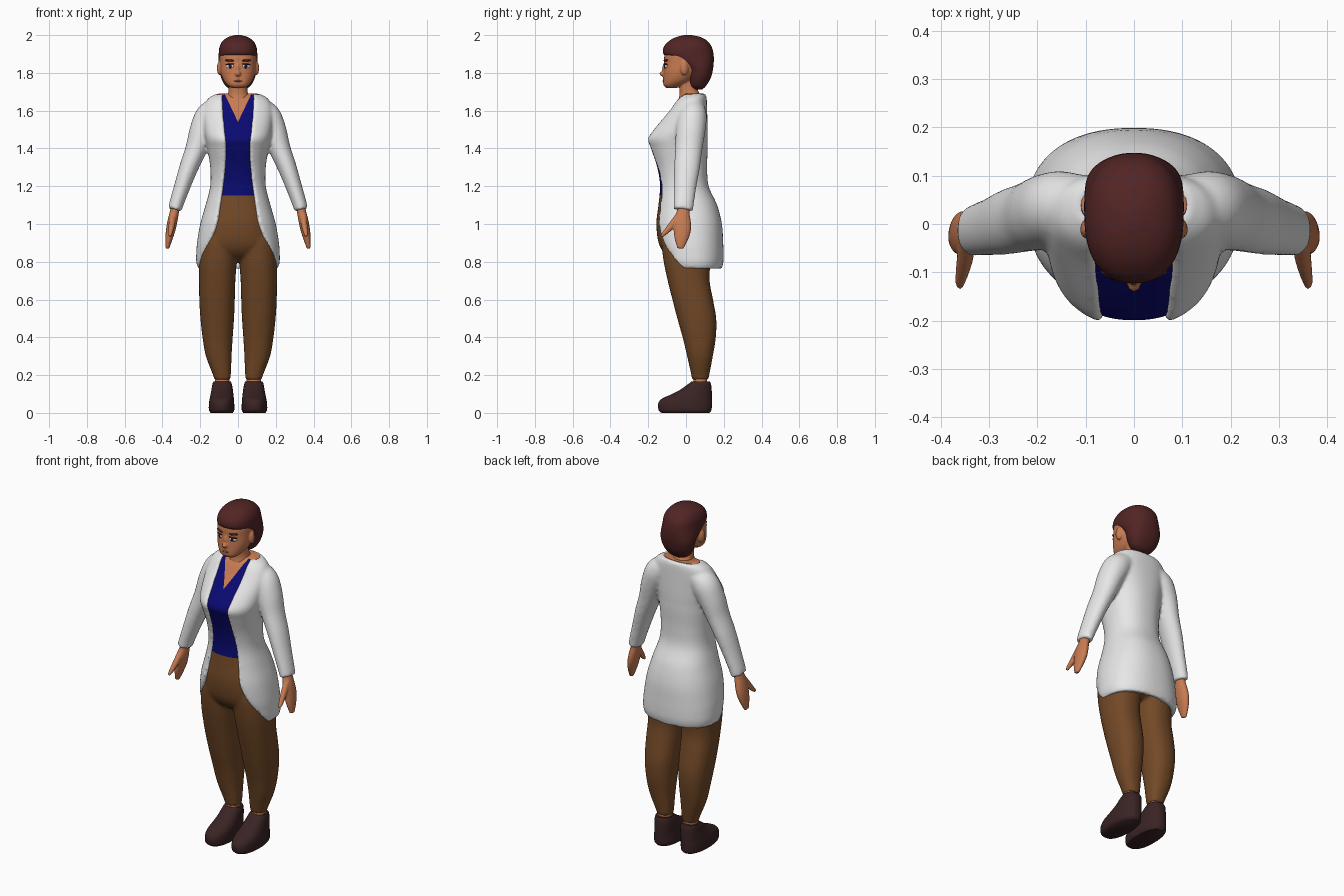
import bpy, bmesh
from math import sin, cos, pi, asin, copysign, radians
from mathutils import Vector, Matrix

if "Cube" in bpy.data.objects:
    bpy.data.objects.remove(bpy.data.objects["Cube"])


def material(name, r, g, b):
    m = bpy.data.materials.new(name)
    m.use_nodes = True
    m.diffuse_color = (r, g, b, 1)
    m.node_tree.nodes["Principled BSDF"].inputs["Base Color"].default_value = (r, g, b, 1)
    return m


SKIN = material("skin", .58, .2, .085)
HAIR = material("dark red hair", .085, .018, .018)
COAT = material("white cloth", .8, .8, .8)
SHIRT = material("navy shirt", .003, .003, .17)
PANTS = material("brown trousers", .17, .066, .02)
SHOE = material("dark leather", .042, .017, .018)
IRIS = material("dark iris", .01, .01, .07)
LIPS = material("lips", .4, .11, .06)


def smooth(rows, steps=5):
    """Catmull-Rom interpolation of parameter rows."""
    p = [rows[0]] + rows + [rows[-1]]
    out = []
    for i in range(1, len(p) - 2):
        for k in range(steps):
            t = k / steps
            out.append([b + .5 * t * (c - a + t * (2*a - 5*b + 4*c - d + t * (3*(b - c) + d - a)))
                        for a, b, c, d in zip(*p[i - 1:i + 3])])
    return out + [list(rows[-1])]


def power(v, e):
    return copysign(abs(v) ** e, v)


def oval(z, cx, rx, y0, y1, angles, n=2.3):
    cy, ry = (y0 + y1) / 2, (y1 - y0) / 2
    return [Vector((cx + rx * power(sin(a), 2 / n), cy - ry * power(cos(a), 2 / n), z)) for a in angles]


def loft(bm, rings):
    vr = [[bm.verts.new(p) for p in r] for r in rings]
    for a, b in zip(vr, vr[1:]):
        for i in range(len(a)):
            bm.faces.new((a[i - 1], a[i], b[i], b[i - 1]))
    bm.faces.new(vr[0])
    bm.faces.new(vr[-1])


def stack(bm, rows, side=1, seg=48):
    """Horizontal ovals: z, centre x, half width, front y, back y."""
    angles = [2 * pi * i / seg for i in range(seg)]
    loft(bm, [oval(z, cx * side, rx, y0, y1, angles) for z, cx, rx, y0, y1 in smooth(rows)])


def tube(bm, rows, side=1, seg=32):
    """Ovals square to a path: x, y, z, radius across, radius in depth."""
    rows = smooth(rows)
    pts = [Vector((r[0] * side, r[1], r[2])) for r in rows]
    rings = []
    for i, r in enumerate(rows):
        t = (pts[min(i + 1, len(pts) - 1)] - pts[max(i - 1, 0)]).normalized()
        u = Vector((0, 1, 0)).cross(t).normalized()
        v = t.cross(u)
        rings.append([pts[i] + u * cos(a) * r[3] + v * sin(a) * r[4]
                      for a in (2 * pi * k / seg for k in range(seg))])
    loft(bm, rings)


def blob(bm, loc, size, yaw=0, roll=0):
    m = (Matrix.Translation(loc) @ Matrix.Rotation(radians(yaw), 4, 'Z')
         @ Matrix.Rotation(radians(roll), 4, 'Y') @ Matrix.Diagonal((*size, 1)))
    bmesh.ops.create_uvsphere(bm, u_segments=24, v_segments=14, radius=1, matrix=m)


def finish(name, bm, *mats, voxel=0, rounds=5):
    bmesh.ops.recalc_face_normals(bm, faces=bm.faces)
    for f in bm.faces:
        f.smooth = True
    me = bpy.data.meshes.new(name)
    bm.to_mesh(me)
    bm.free()
    for m in mats:
        me.materials.append(m)
    ob = bpy.data.objects.new(name, me)
    bpy.context.collection.objects.link(ob)
    if voxel:
        r = ob.modifiers.new("blend", 'REMESH')
        r.mode, r.voxel_size, r.use_smooth_shade = 'VOXEL', voxel, True
        s = ob.modifiers.new("soften", 'SMOOTH')
        s.factor, s.iterations = .5, rounds
    else:
        me.set_sharp_from_angle(angle=radians(50))
    return ob


# Coat: open C-shaped sections (z, half width, front, back, half opening) and sleeves
coat_rows = [(1.69, .115, -.02, .105, .088), (1.66, .162, -.055, .11, .09),
             (1.6, .185, -.098, .112, .085), (1.5, .18, -.182, .115, .076),
             (1.45, .172, -.212, .115, .07), (1.4, .162, -.198, .115, .068),
             (1.3, .147, -.165, .112, .073), (1.2, .147, -.15, .12, .085),
             (1.1, .172, -.16, .165, .1), (1, .2, -.172, .19, .117),
             (.9, .217, -.165, .197, .158), (.84, .221, -.15, .199, .188),
             (.8, .221, -.14, .198, .203), (.765, .212, -.12, .19, .205)]
bm = bmesh.new()
wall, rings = .026, []
for z, rx, y0, y1, w in smooth(coat_rows):
    start = asin(min(.98, w / rx) ** 1.15)
    arc = [start + (2 * pi - 2 * start) * i / 55 for i in range(56)]
    rings.append(oval(z, 0, rx, y0, y1, arc)
                 + oval(z, 0, rx - wall, y0 + wall, y1 - wall, arc)[::-1])
loft(bm, rings)
for side in (1, -1):
    tube(bm, [(.09, .045, 1.62, .055, .055), (.145, .035, 1.575, .076, .075),
              (.185, .025, 1.5, .07, .078), (.22, .015, 1.4, .058, .072),
              (.26, .005, 1.3, .05, .068), (.295, -.005, 1.2, .043, .06),
              (.325, -.012, 1.11, .038, .054), (.334, -.015, 1.075, .036, .052)], side)
finish("coat", bm, COAT, voxel=.009)

# Shirt: follows the coat just inside it, with a cut V neckline
bm = bmesh.new()
inset = .013
stack(bm, [(z, 0, rx - inset, y0 + inset, y1 - inset) for z, rx, y0, y1, w in coat_rows if z > 1.05], seg=64)
neck_point, slope = Vector((0, 0, 1.54)), 2.1
cuts = [(neck_point, (slope, 0, -1)), (neck_point, (-slope, 0, -1)), (Vector((0, 0, 1.15)), (0, 0, 1))]
for co, no in cuts:
    bmesh.ops.bisect_plane(bm, geom=bm.verts[:] + bm.edges[:] + bm.faces[:], dist=1e-5,
                           plane_co=co, plane_no=Vector(no).normalized(), clear_inner=no[0] == 0)
for f in bm.faces:
    c = f.calc_center_median()
    in_v = c.y < .03 and c.z - neck_point.z > abs(c.x) * slope
    f.material_index = 1 if in_v or c.z > 1.688 else 0
finish("shirt", bm, SHIRT, SKIN)

# Trousers: pelvis and two legs blended together
bm = bmesh.new()
stack(bm, [(.8, 0, .1, -.05, .07), (.84, 0, .16, -.11, .13), (.9, 0, .195, -.145, .16),
           (1, 0, .186, -.157, .17), (1.1, 0, .158, -.146, .15), (1.2, 0, .13, -.134, .1)])
for side in (1, -1):
    stack(bm, [(.175, .084, .042, .032, .118), (.2, .085, .047, .028, .123),
               (.3, .102, .068, .006, .142), (.4, .108, .08, -.018, .158),
               (.5, .11, .089, -.046, .16), (.6, .111, .094, -.072, .143),
               (.7, .11, .096, -.097, .125), (.8, .107, .1, -.118, .13),
               (.9, .102, .098, -.13, .14), (.95, .1, .085, -.125, .13)], side)
finish("trousers", bm, PANTS, voxel=.009)

# Head, neck, ears and nose
bm = bmesh.new()
stack(bm, [(1.72, 0, .035, -.105, -.05), (1.735, 0, .056, -.119, -.02), (1.76, 0, .076, -.121, .03),
           (1.8, 0, .091, -.119, .07), (1.85, 0, .096, -.116, .1), (1.9, 0, .096, -.112, .11),
           (1.95, 0, .08, -.08, .1), (1.98, 0, .04, -.05, .06)])
stack(bm, [(1.62, 0, .075, -.05, .08), (1.68, 0, .056, -.035, .075),
           (1.72, 0, .049, -.035, .06), (1.8, 0, .048, -.04, .05)])
blob(bm, (0, -.12, 1.795), (.015, .021, .014))
blob(bm, (0, -.115, 1.82), (.01, .012, .03))
for side in (1, -1):
    blob(bm, (side * .097, -.008, 1.825), (.014, .022, .038), side * 12)
finish("head", bm, SKIN, voxel=.005, rounds=3)

# Hair cap: full crown, drawn in behind the face below the hairline
bm = bmesh.new()
stack(bm, [(1.712, 0, .035, .035, .085), (1.73, 0, .065, .02, .105), (1.77, 0, .088, .01, .13),
           (1.82, 0, .1, 0, .143), (1.86, 0, .103, -.055, .147), (1.885, 0, .103, -.1, .147),
           (1.905, 0, .102, -.122, .145), (1.94, 0, .097, -.116, .135), (1.97, 0, .08, -.088, .112),
           (1.99, 0, .05, -.05, .075), (2, 0, .015, -.01, .03)], seg=64)
finish("hair", bm, HAIR)

# Face details
bm = bmesh.new()
blob(bm, (0, -.119, 1.757), (.021, .006, .005))
finish("mouth", bm, LIPS)

for side, label in ((1, "left"), (-1, "right")):
    for part, mat, x, y, z, size, roll in (
            ("eye", COAT, .043, -.107, 1.835, (.021, .006, .011), 0),
            ("iris", IRIS, .041, -.111, 1.835, (.01, .005, .011), 0),
            ("eyelash", HAIR, .044, -.108, 1.846, (.024, .007, .004), 4),
            ("eyebrow", HAIR, .045, -.107, 1.866, (.026, .007, .006), -3)):
        bm = bmesh.new()
        blob(bm, (side * x, y, z), size, side * 22, side * roll)
        finish(f"{label}_{part}", bm, mat)

    # Hand with thumb
    bm = bmesh.new()
    tube(bm, [(.322, -.012, 1.13, .025, .03), (.335, -.015, 1.07, .024, .033),
              (.346, -.02, 1.02, .026, .045), (.356, -.02, .97, .025, .046),
              (.366, -.025, .92, .019, .036), (.375, -.03, .87, .01, .016)], side)
    tube(bm, [(.345, -.03, 1.05, .018, .02), (.35, -.07, 1, .017, .019),
              (.357, -.105, .96, .013, .014), (.362, -.13, .935, .008, .008)], side)
    finish(f"{label}_hand", bm, SKIN, voxel=.005, rounds=3)

    # Ankle and shoe
    bm = bmesh.new()
    stack(bm, [(.12, .084, .038, .04, .112), (.22, .084, .038, .04, .112)], side)
    finish(f"{label}_ankle", bm, SKIN)
    bm = bmesh.new()
    stack(bm, [(0, .086, .058, -.13, .125), (.015, .087, .067, -.145, .135),
               (.05, .087, .067, -.147, .137), (.075, .086, .064, -.128, .137),
               (.095, .085, .061, -.085, .137), (.12, .084, .057, -.035, .136),
               (.15, .084, .052, .008, .133), (.167, .084, .046, .03, .126)], side)
    finish(f"{label}_shoe", bm, SHOE)
